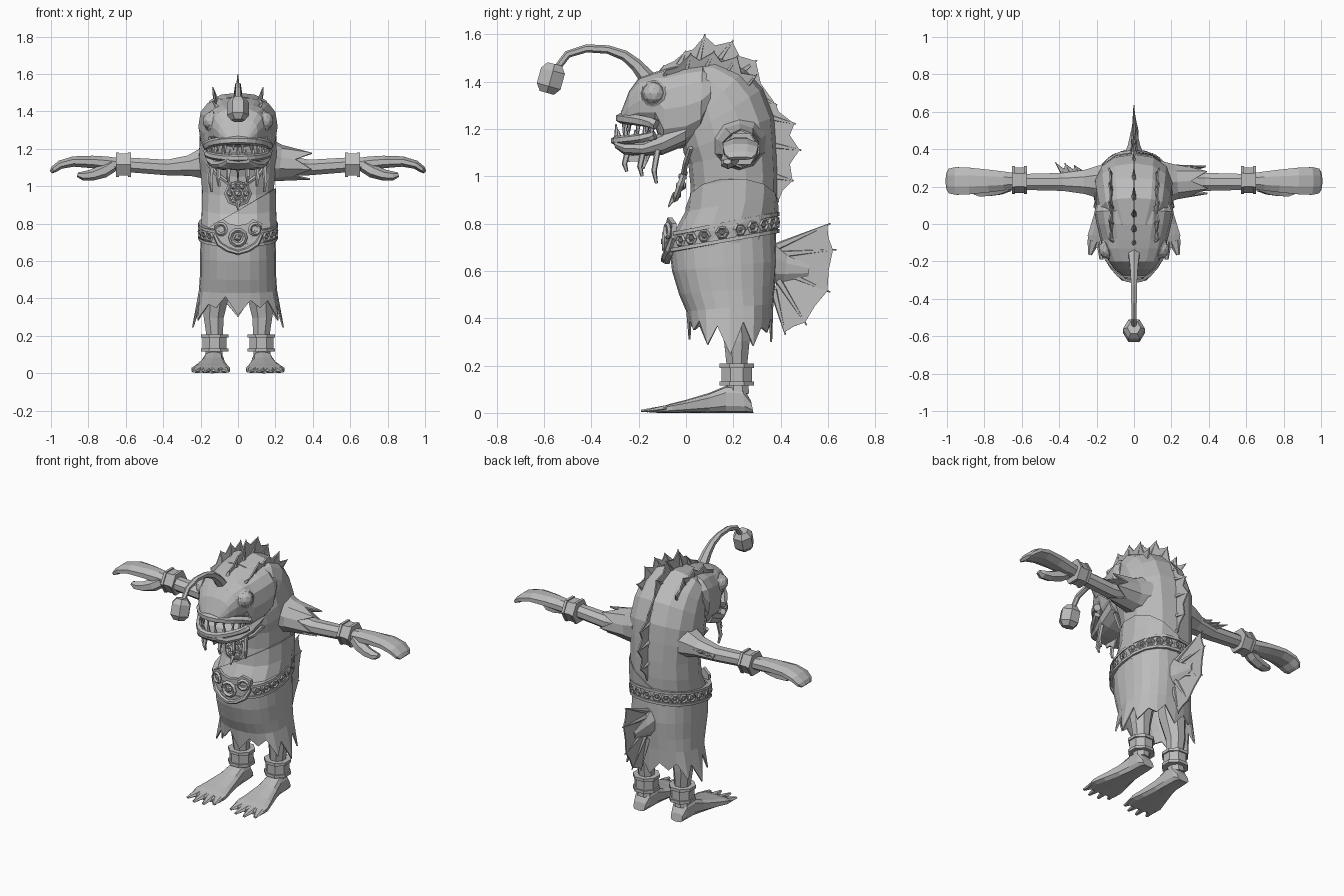
import bpy, bmesh, math
from mathutils import Vector as V

if "Cube" in bpy.data.objects:
    bpy.data.objects.remove(bpy.data.objects["Cube"])

grey = bpy.data.materials.new("plain_grey")
grey.diffuse_color = (0.5, 0.5, 0.5, 1)
grey.use_nodes = True
grey.node_tree.nodes["Principled BSDF"].inputs["Base Color"].default_value = grey.diffuse_color


def finish(name, bm, thick=0):
    bmesh.ops.recalc_face_normals(bm, faces=bm.faces)
    me = bpy.data.meshes.new(name)
    bm.to_mesh(me)
    bm.free()
    me.materials.append(grey)
    ob = bpy.data.objects.new(name, me)
    bpy.context.collection.objects.link(ob)
    if thick:
        m = ob.modifiers.new("thickness", 'SOLIDIFY')
        m.thickness, m.offset = thick, 0
    return ob


def skin(bm, rows, caps):
    """Bridge closed rings of points."""
    vs = [[bm.verts.new(p) for p in r] for r in rows]
    n = len(vs[0])
    for a, b in zip(vs, vs[1:]):
        for i in range(n):
            j = (i + 1) % n
            bm.faces.new((a[i], a[j], b[j], b[i]))
    if caps:
        bm.faces.new(vs[0])
        bm.faces.new(vs[-1])
    return vs


def ring(r, n, p):
    """Ring spanned by two midline points (y1,z1)-(y2,z2), half width w, centre x."""
    y1, z1, y2, z2, w, cx = (*r, 0)[:6]
    out = []
    for i in range(n):
        a = 2 * math.pi * i / n
        c, s = [math.copysign(abs(k) ** p, k) for k in (-math.cos(a), math.sin(a))]
        out.append(V((cx + w * s, (y1 + y2) / 2 + c * (y2 - y1) / 2,
                      (z1 + z2) / 2 + c * (z2 - z1) / 2)))
    return out


def loft(name, rings, n=14, p=0.85, caps=True, thick=0):
    bm = bmesh.new()
    skin(bm, [ring(r, n, p) for r in rings], caps)
    return finish(name, bm, thick)


def tube(name, pts, radii, n=6, twist=0.5, jag=0):
    """Tube along a path; a radius may be a (side, up) pair."""
    pts = [V(p) for p in pts]
    d = pts[-1] - pts[0]
    ref = V((0, 1, 0)) if abs(d.x) > max(abs(d.y), abs(d.z)) else V((1, 0, 0))
    rows = []
    for k, (q, r) in enumerate(zip(pts, radii)):
        t = (pts[min(k + 1, len(pts) - 1)] - pts[max(k - 1, 0)]).normalized()
        side = (ref - t * ref.dot(t)).normalized()
        up = t.cross(side)
        a, b = r if isinstance(r, tuple) else (r, r)
        row = []
        for i in range(n):
            u = 2 * math.pi * (i + twist) / n
            w = q + side * a * math.cos(u) + up * b * math.sin(u)
            if jag and k == len(pts) - 1:
                w += t * jag * (i % 2)
            row.append(w)
        rows.append(row)
    bm = bmesh.new()
    skin(bm, rows, not jag)
    return finish(name, bm, 0.008 if jag else 0)


def spike(name, a, b, r):
    return tube(name, [a, b], [r, 0.003], 5)


def fin(name, spines, depth, r):
    """Ribs joined by a scalloped web."""
    bm = bmesh.new()
    for (a, b), (c, d) in zip(spines, spines[1:]):
        a, b, c, d = V(a), V(b), V(c), V(d)
        b2, d2 = a.lerp(b, 0.94), c.lerp(d, 0.94)
        m = ((a + c) / 2).lerp((b2 + d2) / 2, depth)
        bm.faces.new([bm.verts.new(q) for q in (a, b2, m, d2, c)])
    finish(name + "_web", bm, 0.008)
    for a, b in spines:
        spike(name + "_rib", a, b, r)


def torus(name, loc, normal, R, r, n=10):
    loc, nrm = V(loc), V(normal).normalized()
    q = nrm.to_track_quat('Z', 'Y')
    rows = []
    for i in range(n + 1):
        a = 2 * math.pi * i / n
        rows.append([loc + q @ V(((R + r * math.cos(b)) * math.cos(a),
                                  (R + r * math.cos(b)) * math.sin(a), r * math.sin(b)))
                     for b in (0, math.pi / 2, math.pi, 1.5 * math.pi)])
    bm = bmesh.new()
    skin(bm, rows, False)
    bmesh.ops.remove_doubles(bm, verts=bm.verts, dist=1e-5)
    return finish(name, bm)


def ball(name, loc, r, sub=2):
    bm = bmesh.new()
    bmesh.ops.create_icosphere(bm, subdivisions=sub, radius=r)
    bmesh.ops.translate(bm, verts=bm.verts, vec=loc)
    return finish(name, bm)


# hunched torso
body = [(-.06, .68, .37, .74, .19), (-.05, .74, .38, .82, .2), (.01, .85, .385, .92, .197),
        (.02, .95, .385, 1.02, .195), (.01, 1.05, .38, 1.14, .205), (-.01, 1.1, .372, 1.25, .212),
        (-.02, 1.15, .325, 1.37, .208), (0, 1.2, .25, 1.45, .2), (0, 1.25, .14, 1.5, .185),
        (-.02, 1.3, .0, 1.48, .12)]
loft("torso", body)

# draped cloth over one side of the chest
bm = bmesh.new()
skin(bm, [ring((a - .01, b, c + .006, d, w + .008), 14, .85) for a, b, c, d, w in body[:7]], False)
bmesh.ops.bisect_plane(bm, geom=bm.verts[:] + bm.edges[:] + bm.faces[:], plane_co=(0, 0, .87),
                       plane_no=(-.5, 0, .85), clear_outer=True)
finish("chest_cloth", bm, 0.006)

# tapering head, jaw and lips
loft("head", [(-.275, 1.225, -.275, 1.27, .06), (-.245, 1.22, -.24, 1.36, .105),
              (-.2, 1.22, -.2, 1.415, .135), (-.13, 1.21, -.13, 1.44, .165),
              (-.1, 1.11, -.08, 1.455, .178), (.0, 1.12, .0, 1.475, .2),
              (.06, 1.16, .07, 1.48, .212), (.1, 1.27, .11, 1.44, .2)], 16, .75)
loft("lower_jaw", [(-.3, 1.12, -.305, 1.15, .065), (-.26, 1.09, -.26, 1.145, .105),
                   (-.18, 1.085, -.18, 1.145, .142), (-.1, 1.09, -.1, 1.19, .17),
                   (.0, 1.13, .0, 1.25, .185)], 12, .7)
def arc(y0, z, w, d, n):
    return [(w * math.sin(a), y0 + d * abs(math.sin(a)) ** 2.2, z(math.cos(a)))
            for a in [math.radians(-85 + 170 * i / (n - 1)) for i in range(n)]]
tube("upper_lip", arc(-.275, lambda c: 1.215 + .03 * c, .168, .15, 13), [.023] * 13)
tube("lower_lip", arc(-.3, lambda c: 1.175 - .025 * c, .165, .17, 13), [.019] * 13)
for k, (x, y, z) in enumerate(arc(-.262, lambda c: 1.21 + .03 * c, .145, .12, 10)):
    spike("upper_tooth", (x, y, z), (x, y - .004, z - .045 - .02 * (k % 2)), .013)
for k, (x, y, z) in enumerate(arc(-.292, lambda c: 1.16, .145, .14, 11)):
    spike("lower_tooth", (x, y, z), (x, y - .004, z + .035 + .025 * (k % 2)), .013)

# chin barbels
for x, y, l in [(-.1, -.19, .1), (-.05, -.255, .08), (.05, -.255, .08), (.1, -.19, .1),
                (-.14, -.13, .13), (.14, -.13, .13)]:
    tube("chin_barbel", [(x, y + .01, 1.11), (x * 1.05, y - .005, 1.1 - l * .6), (x, y + .005, 1.1 - l)],
         [.014, .012, .007], 5)
fin("chin_fin", [((0, -.25, 1.11), (0, -.24, 1.06)), ((0, -.15, 1.11), (0, -.18, 1.03))], .8, .01)

# lure
tube("lure_stalk", [(0, -.16, 1.41), (0, -.21, 1.47), (0, -.26, 1.51), (0, -.33, 1.535), (0, -.42, 1.54),
                    (0, -.5, 1.515), (0, -.55, 1.45)], [.035, .027, .022, .018, .017, .016, .015])
tube("lure_bulb", [(0, -.555, 1.474), (0, -.562, 1.445), (0, -.58, 1.38), (0, -.588, 1.352)],
     [.036, .06, .06, .036], 6, 0)

# crest down the head and back
pairs = [(-.1, 1.44, -.09, 1.47), (-.03, 1.47, 0, 1.53), (.05, 1.48, .08, 1.6), (.13, 1.48, .2, 1.575),
         (.22, 1.43, .3, 1.49), (.3, 1.34, .385, 1.3), (.35, 1.25, .465, 1.22),
         (.37, 1.13, .487, 1.11), (.375, 1.0, .455, .98), (.38, .9, .39, .89)]
fin("back_crest", [((0, a, b), (0, c, d)) for a, b, c, d in pairs], .72, .016)

# tail fan
tube("tail_root", [(0, .33, .63), (0, .42, .61), (0, .52, .6)], [(.07, .11), (.035, .06), (.012, .025)], 8)
fin("tail_fan", [((0, .38, .7), (0, .61, .8)), ((0, .4, .67), (0, .635, .69)), ((0, .4, .6), (0, .61, .51)),
                 ((.01, .39, .56), (.02, .51, .37)), ((.01, .37, .52), (.02, .42, .33))], .97, .018)

# skirt with ragged hem, longest at the sides
n = 24
rows = [ring(r, n, .85) for r in [(-.065, .69, .375, .77, .195), (-.055, .6, .38, .64, .2),
                                  (-.025, .5, .372, .54, .2), (.005, .43, .365, .46, .205)]]
hem = ring((.015, .39, .36, .38, .21), n, .85)
for i, q in enumerate(hem):
    side = abs(q.x) > .15
    q.z -= (.08, 0, .04, -.02)[i % 4] if not side else (.1, .02, .14, .0)[i % 4]
    if side and i % 2 == 0:
        q.x *= 1.15
bm = bmesh.new()
skin(bm, rows + [hem], False)
finish("skirt", bm, 0.008)

# belt, rims and rosettes
def band(name, lo, hi, g, n=20):
    f = lambda t, g: (-.075 - g, .68 + .075 * t, .38 + g, .765 + .08 * t, .197 + g)
    loft(name, [f(lo, 0), f(lo, g), f(hi, g), f(hi, 0)], n)
band("belt", 0, 1, .008)
band("belt_lower_rim", -.05, .15, .016)
band("belt_upper_rim", .85, 1.05, .016)
for q in ring((-.083, .7175, .388, .805, .206), 24, .85):
    if q.y > -.03:
        out = V((q.x, (q.y - .15) * .9, 0))
        torus("belt_rosette", q, out, .022, .008, 6)
        ball("belt_stud", q, .011, 1)

# ornate buckle
half = [(0, .79), (.05, .8), (.08, .825), (.13, .8), (.125, .73), (.09, .67), (.04, .645), (0, .63)]
bm = bmesh.new()
pts = half + [(-x, z) for x, z in half[-2:0:-1]]
face = bm.faces.new([bm.verts.new((x, -.07 + 1.8 * x * x, z)) for x, z in pts])
for v in [g for g in bmesh.ops.extrude_face_region(bm, geom=[face])["geom"]
          if isinstance(g, bmesh.types.BMVert)]:
    v.co.y -= .02
finish("buckle", bm)
torus("buckle_ring", (0, -.09, .725), (0, -1, 0), .04, .012)
ball("buckle_gem", (0, -.087, .725), .022, 1)
for s in (-1, 1):
    torus("buckle_scroll", (s * .09, -.078, .77), (s * .35, -1, 0), .028, .01)
    tube("buckle_curl", [(s * .125, -.058, .74), (s * .1, -.075, .69), (s * .05, -.09, .66), (0, -.095, .645)],
         [.01, .014, .014, .012])

# medallion on a neck cord
for R, r in ((.062, .013), (.03, .012)):
    torus("medallion_ring", (0, -.025, .96), (0, -1, .35), R, r, 8)
ball("medallion_core", (0, -.02, .96), .024, 1)
for k in range(6):
    a = math.pi * k / 3
    ball("medallion_petal", (.045 * math.cos(a), -.026 + .014 * math.sin(a), .96 + .045 * math.sin(a)), .02, 1)
spike("medallion_drop", (0, -.045, .92), (0, -.075, .87), .016)

for s in (-1, 1):
    tube("neck_cord", [(s * .04, -.01, 1.01), (s * .11, .0, 1.06), (s * .16, .02, 1.12)], [.012] * 3, 5)

    # eyes
    ball("eye", (s * .14, -.135, 1.35), .05)
    torus("eyelid", (s * .15, -.137, 1.35), (s, -.35, .2), .048, .01, 12)

    # side crest rows
    fin("side_crest", [((s * .11, y, z), (s * .135, y + d, z + h)) for y, z, d, h in
                       [(-.09, 1.42, .01, .03), (0, 1.44, .02, .08), (.08, 1.45, .04, .08),
                        (.16, 1.42, .06, .09), (.24, 1.36, .06, .07)]], .6, .012)

    # arms and wrist cuffs
    tube("arm", [(s * x, .225, z) for x, z in ((.1, 1.13), (.2, 1.12), (.26, 1.11), (.38, 1.1), (.6, 1.115))],
         [.12, (.09, .085), (.07, .06), (.052, .045), (.046, .042)], 8)
    tube("wrist_cuff", [(s * x, .235, 1.115) for x in (.575, .58, .645, .65)], [.06, .068, .068, .06], 6, 0)
    for x in (.58, .645):
        tube("cuff_rim", [(s * (x - .008), .235, 1.115), (s * (x + .008), .235, 1.115)], [.075, .075], 6, 0)

    # mitten hand and thumb
    tube("hand", [(s * x, .23, z) for x, z in ((.63, 1.115), (.7, 1.122), (.78, 1.13), (.88, 1.132),
                                              (.95, 1.115), (.985, 1.09), (1, 1.075))],
         [(.045, .036), (.055, .04), (.066, .036), (.077, .03), (.08, .025), (.072, .02), (.05, .01)], 8)
    tube("thumb", [(s * .67, .205, 1.11), (s * .72, .19, 1.08), (s * .78, .18, 1.06), (s * .83, .175, 1.055),
                   (s * .858, .175, 1.062)], [.034, (.038, .036), (.036, .03), (.032, .024), (.018, .012)])

    # legs and ankle cuffs
    tube("leg", [(s * .1, .2, .6), (s * .115, .2, .45), (s * .13, .215, .3), (s * .125, .215, .2),
                 (s * .13, .22, .08)], [.09, .08, .058, .047, .05], 8)
    tube("ankle_cuff", [(s * .125, .215, z) for z in (.115, .2)], [.07, .07], 8)
    for z in (.115, .19):
        tube("ankle_rim", [(s * .125, .215, z), (s * .125, .215, z + .018)], [.079, .079], 8)

    # flipper feet with webbed pointed toes
    loft("foot", [(.285, 0, .275, .05, .04, s * .13), (.25, 0, .24, .11, .05, s * .13),
                  (.17, 0, .17, .115, .054, s * .13), (.1, 0, .1, .085, .066, s * .135),
                  (0, 0, 0, .055, .09, s * .142), (-.06, 0, -.06, .04, .106, s * .145),
                  (-.125, 0, -.125, .02, .098, s * .145)], 10, .6)
    for k, (x, y) in enumerate(((.058, -.155), (.112, -.185), (.175, -.19), (.235, -.165))):
        tube("toe", [(s * (.075 + .047 * k), -.09, .017), (s * x, y, .008)], [(.034, .016), (.01, .006)], 6, 0)

# ragged sleeve on one arm, fin spikes on the other
tube("ragged_sleeve", [(.14, .22, 1.14), (.22, .225, 1.125), (.3, .23, 1.12)], [.12, .094, .076], 10, .5, .09)
fin("arm_fin", [((-x, .265, 1.11), (-x - .04, y, 1.12)) for x, y in ((.22, .29), (.28, .315), (.33, .325), (.38, .33))],
    .5, .01)
